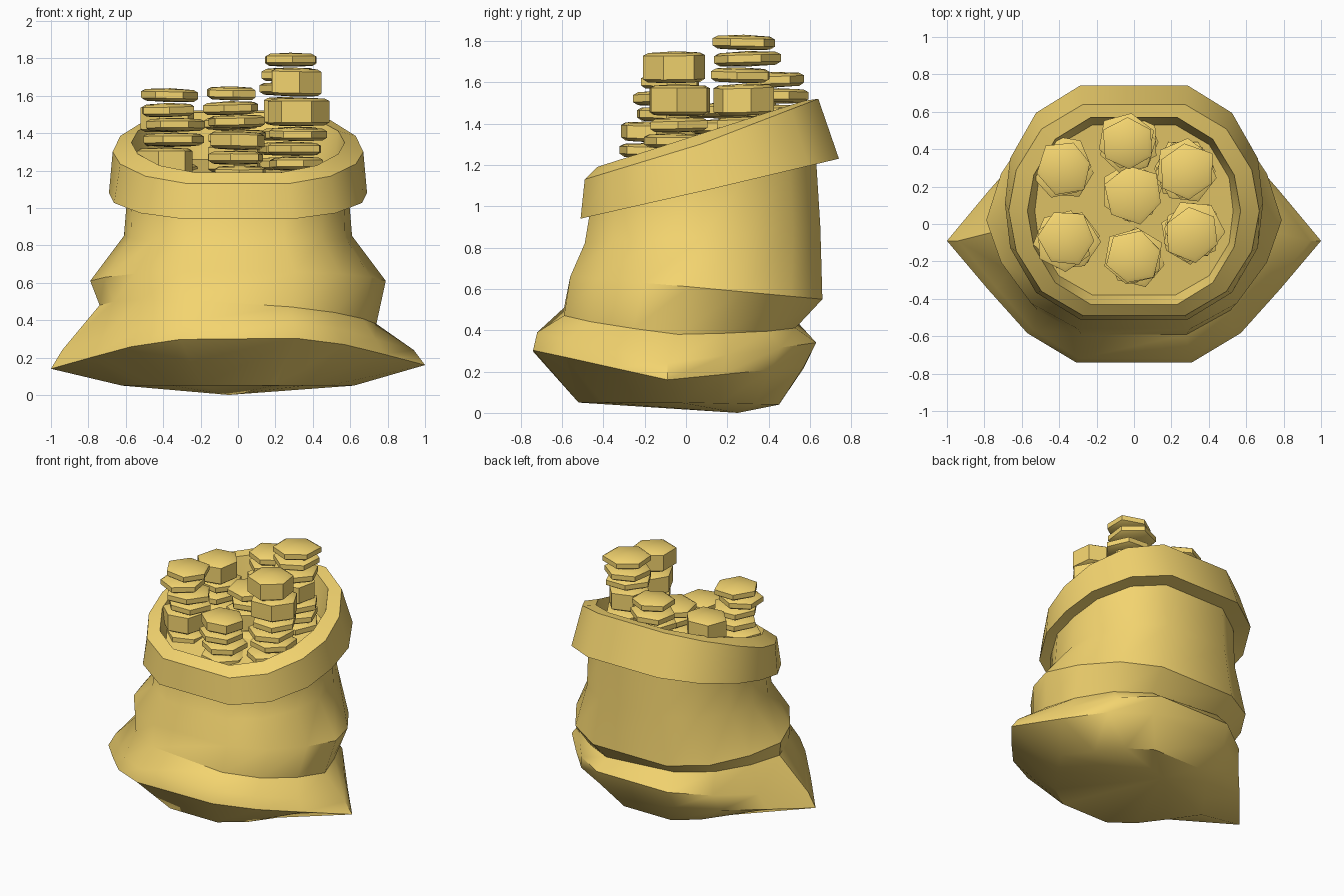
import bpy, bmesh, math, random

if "Cube" in bpy.data.objects:
    bpy.data.objects.remove(bpy.data.objects["Cube"])
random.seed(4)

gold = bpy.data.materials.new("gold_cloth")
gold.diffuse_color = (0.90, 0.66, 0.16, 1)
gold.use_nodes = True
gold.node_tree.nodes["Principled BSDF"].inputs["Base Color"].default_value = gold.diffuse_color


def loft(bm, rings, cap_low, cap_high):
    """Skin a list of point rings and close both ends with fans."""
    loops = [[bm.verts.new(p) for p in r] for r in rings]
    n = len(loops[0])
    for a, b in zip(loops, loops[1:]):
        for i in range(n):
            j = (i + 1) % n
            bm.faces.new((a[i], a[j], b[j], b[i]))
    for loop, tip in ((loops[0], cap_low), (loops[-1], cap_high)):
        c = bm.verts.new(tip)
        for i in range(n):
            bm.faces.new((loop[i], loop[(i + 1) % n], c))


def finish(bm, name, angle):
    bmesh.ops.recalc_face_normals(bm, faces=bm.faces)
    me = bpy.data.meshes.new(name)
    bm.to_mesh(me)
    bm.free()
    ob = bpy.data.objects.new(name, me)
    bpy.context.collection.objects.link(ob)
    me.materials.append(gold)
    bpy.ops.object.select_all(action='DESELECT')
    ob.select_set(True)
    bpy.context.view_layer.objects.active = ob
    bpy.ops.object.shade_smooth_by_angle(angle=math.radians(angle))
    return ob


# Quarter outlines of the sack: full and round, or pinched to side corners
ROUND = [(1, 0), (0.98, 0.38), (0.78, 0.77), (0.43, 1)]
PINCH = [(1, 0), (0.78, 0.40), (0.57, 0.76), (0.31, 1)]


def sack_ring(rx, yf, ys, yb, zf, zs, zb, pinch, lean=0.0):
    q = [(a + (c - a) * pinch, b + (d - b) * pinch)
         for (a, b), (c, d) in zip(ROUND, PINCH)]
    half = q + [(-u, v) for u, v in reversed(q)]
    outline = half + [(u, -v) for u, v in reversed(half[1:-1])]
    pts = []
    for u, v in outline:
        y_end, z_end = (yb, zb) if v > 0 else (yf, zf)
        pts.append((u * rx, ys + abs(v) * (y_end - ys),
                    zs + abs(v) * (z_end - zs) + lean * u))
    return pts


# Sack: base, slumped folds, neck, rolled cuff, inside
# columns: half width, y front/side/back, z front/side/back, pinch, lean
sections = [
    (0.62, -0.52, -0.03, 0.45, 0.05, 0.05, 0.04, 1.0),
    (1.00, -0.74, -0.09, 0.57, 0.30, 0.15, 0.22, 1.0, 0.01),
    (0.94, -0.72, -0.09, 0.63, 0.39, 0.24, 0.34, 1.0),
    (0.74, -0.59, -0.04, 0.53, 0.49, 0.43, 0.43, 0.4, -0.05),
    (0.79, -0.56, 0.02, 0.66, 0.66, 0.61, 0.55, 0.4),
    (0.61, -0.49, 0.08, 0.65, 0.82, 0.85, 0.90, 0.2),
    (0.59, -0.46, 0.08, 0.63, 1.00, 1.09, 1.22, 0.1),
    (0.69, -0.51, 0.11, 0.74, 0.94, 1.08, 1.23, 0.1),
    (0.67, -0.49, 0.07, 0.64, 1.13, 1.30, 1.52, 0.2),
    (0.57, -0.43, 0.07, 0.57, 1.19, 1.35, 1.51, 0.2),
    (0.53, -0.38, 0.07, 0.53, 1.08, 1.17, 1.26, 0.1),
]
bm = bmesh.new()
loft(bm, [sack_ring(*s) for s in sections], (-0.05, 0.25, 0.0), (0, 0.07, 1.17))
finish(bm, "sack", 38)


# Coins: chunky six-sided slabs with chamfered rims, slightly domed and uneven
def coin(bm, x, y, top, height, r):
    turn = random.uniform(0, math.tau)
    c = 0.02
    tx, ty = random.uniform(-0.03, 0.03), random.uniform(-0.03, 0.03)
    radii = [r * random.uniform(0.92, 1.06) for _ in range(6)]

    def ring(scale, z):
        pts = []
        for i, rad in enumerate(radii):
            a = turn + math.tau * i / 6
            dx, dy = scale * rad * math.cos(a), scale * rad * math.sin(a)
            pts.append((x + dx, y + dy, z + dx * tx + dy * ty))
        return pts
    low = top - height
    rings = [ring(0.84, low + 0.005), ring(1, low + c), ring(1, top - c), ring(0.84, top - 0.007)]
    loft(bm, rings, (x, y, low), (x, y, top))


# Stacks: x, y, top z, coin types from the top down (D thin, M medium, B thick)
HEIGHT = {"D": 0.075, "M": 0.10, "B": 0.155}
stacks = [
    (-0.36, -0.08, 1.64, "DDDDBD"),
    (-0.37, 0.30, 1.56, "BDDD"),
    (-0.03, 0.43, 1.65, "DDDDD"),
    (0.00, 0.16, 1.50, "DDBD"),
    (0.00, -0.18, 1.41, "MDDD"),
    (0.31, -0.05, 1.75, "BBDDDD"),
    (0.28, 0.28, 1.83, "DDDBDDD"),
]
for k, (x, y, top, kinds) in enumerate(stacks):
    bm = bmesh.new()
    z = top
    for n, kind in enumerate(kinds):
        h = HEIGHT[kind]
        wob = 0.025 if n else 0.0
        coin(bm, x + random.uniform(-wob, wob), y + random.uniform(-wob, wob),
             z, h, random.uniform(0.148, 0.162))
        z -= h + 0.004
    finish(bm, f"coin_stack_{k + 1}", 45)
